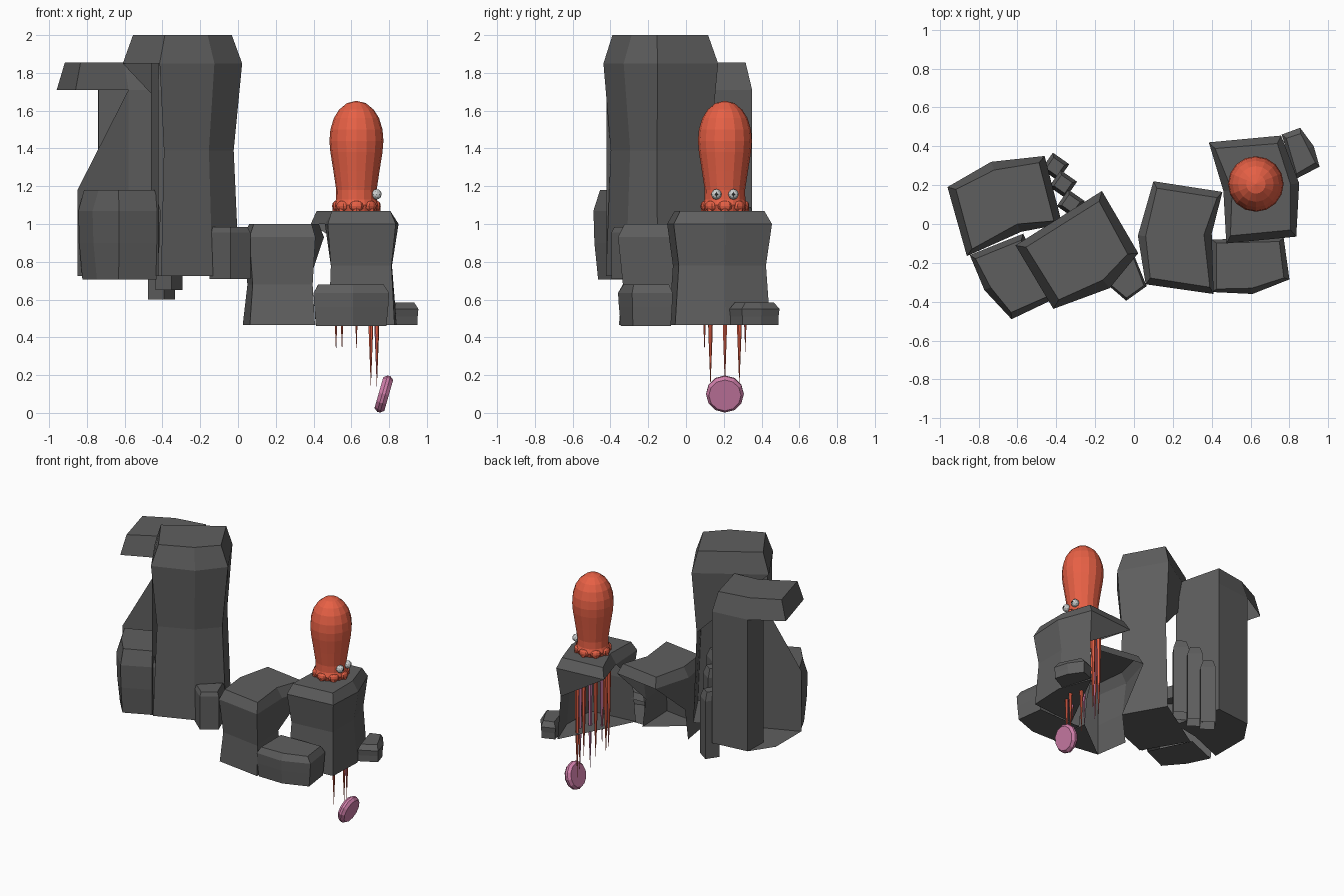
import bpy, bmesh, math
from mathutils import Vector, Matrix

if "Cube" in bpy.data.objects:
    bpy.data.objects.remove(bpy.data.objects["Cube"])


def material(name, rgb):
    m = bpy.data.materials.new(name)
    m.diffuse_color = (*rgb, 1)
    m.use_nodes = True
    m.node_tree.nodes["Principled BSDF"].inputs["Base Color"].default_value = m.diffuse_color
    return m


STONE = material("dark stone", (0.113, 0.113, 0.113))
ORANGE = material("orange skin", (0.80, 0.118, 0.06))
PINK = material("pink", (0.63, 0.21, 0.40))
PALE = material("pale grey", (0.6, 0.62, 0.62))
BLACK = material("black", (0.02, 0.02, 0.02))


def finish(name, bm, *mats):
    me = bpy.data.meshes.new(name)
    bm.to_mesh(me)
    bm.free()
    for m in mats:
        me.materials.append(m)
    ob = bpy.data.objects.new(name, me)
    bpy.context.collection.objects.link(ob)
    return ob


def polygon(bm, pts):
    return bm.faces.new([bm.verts.new(p) for p in pts])


def rock(name, pts, zs, walls, slants=(), inset=(0.04, 0.03, 0.01), floor=(), extra=()):
    """Open rock shell: cap, sloped skirt all round, waisted walls on chosen sides.
    pts run anticlockwise; slants are (side, end) walls that taper to a triangle;
    floor lists the corners joined by the underside."""
    n = len(pts)
    mid = Vector((sum(p[0] for p in pts) / n, sum(p[1] for p in pts) / n))
    bm = bmesh.new()
    rings = []
    for z, d in zip(zs, (inset[0], 0, inset[1], inset[2])):
        ring = []
        for p in pts:
            v = Vector(p)
            v += (mid - v).normalized() * d
            ring.append((v.x, v.y, z))
        rings.append(ring)
    polygon(bm, rings[0])
    if floor:
        polygon(bm, [rings[3][i] for i in reversed(floor)])
    for i in range(n):
        j = (i + 1) % n
        last = 3 if i in walls else 1
        for k in range(last):
            a, b = rings[k], rings[k + 1]
            polygon(bm, (a[i], b[i], b[j], a[j]))
    for i, end in slants:
        j = (i + 1) % n
        polygon(bm, (rings[1][i], rings[2][j if end else i], rings[1][j]))
    for f in extra:
        polygon(bm, f)
    bmesh.ops.remove_doubles(bm, verts=bm.verts, dist=0.0005)
    return finish(name, bm, STONE)


# tall pillar, its left wall returning a little way behind the front edge
E, R = (-0.42, -0.42), (-0.46, -0.30)
rock("tall_pillar",
     [(-0.61, -0.11), (-0.415, -0.437), (-0.125, -0.33), (0.022, -0.15), (-0.165, 0.17)],
     (2.0, 1.85, 1.39, 0.725), (1, 2, 3), [(4, 0)], (0.055, 0.045, 0.015), range(5),
     [((*R, 1.85), (*R, 0.725), (*E, 0.725), (*E, 1.85))])

# overhanging pillar: back wall ends at D, front wall tapers up from the far corner P
A, D, P, C = (-0.735, 0.32), (-0.74, 0.14), (-0.85, -0.15), (-0.58, -0.04)
sides = [
    ((*A, 1.71), (*A, 0.725), (*D, 0.725), (*D, 1.71)),
    ((*P, 1.18), (*P, 0.725), (*C, 0.725), (*C, 1.71)),
    ((*A, 0.725), (-0.46, 0.35, 0.725), (-0.37, 0, 0.725), (*C, 0.725), (*P, 0.725),
     (-0.85, 0.15, 0.725)),
]
rock("overhang_pillar",
     [(-0.86, -0.165), C, (-0.37, 0.0), (-0.46, 0.35), A, (-0.96, 0.19)],
     (1.855, 1.71, 1.2, 0.725), (1, 2, 3), (), (0.045, 0, 0), (), sides)

# lower rocks
rock("left_front_rock",
     [(-0.845, -0.16), (-0.77, -0.34), (-0.63, -0.49), (-0.41, -0.385), (-0.57, -0.05)],
     (1.18, 1.07, 0.9, 0.705), (0, 1, 2), (), (0.035, 0.005, 0.025), range(5))
rock("gap_rock",
     [(-0.15, -0.30), (-0.04, -0.395), (0.065, -0.32), (0.0, -0.16)],
     (0.985, 0.955, 0.82, 0.71), (0, 1, 2, 3), (), (0.015, 0.0, 0.0), range(4))
rock("centre_rock",
     [(0.02, -0.06), (0.06, -0.31), (0.41, -0.36), (0.40, -0.05), (0.455, 0.165), (0.10, 0.22)],
     (1.0, 0.93, 0.68, 0.465), (0, 1, 2), [(3, 0), (5, 1)], (0.04, 0.03, 0.005), (1, 2, 3))
rock("front_right_rock",
     [(0.40, -0.08), (0.40, -0.35), (0.61, -0.36), (0.80, -0.285), (0.77, -0.07)],
     (0.68, 0.635, 0.56, 0.46), (0, 1, 2, 3), (), (0.03, 0.005, 0.015), range(5))
rock("perch_rock",
     [(0.385, 0.42), (0.46, 0.17), (0.475, -0.10), (0.835, -0.065), (0.85, 0.21), (0.757, 0.455)],
     (1.07, 1.0, 0.78, 0.465), (2, 3, 4), [(1, 1), (5, 0)], (0.045, 0.035, 0.01), (2, 3, 4, 5))
rock("right_pebble",
     [(0.76, 0.46), (0.83, 0.23), (0.955, 0.295), (0.925, 0.40), (0.855, 0.495)],
     (0.585, 0.55, 0.51, 0.465), (0, 1, 2, 3, 4), (), (0.03, 0.005, 0.005), range(5))

# small columns leaning on the overhang pillar
for k, (cx, cy, z0, z1) in enumerate([(-0.325, 0.105, 0.73, 1.3), (-0.365, 0.205, 0.65, 1.22),
                                      (-0.405, 0.295, 0.6, 1.09)]):
    quad = [(cx + 0.073 * math.cos(a), cy + 0.073 * math.sin(a))
            for a in (math.radians(10 + 90 * i) for i in range(4))]
    rock(f"small_column_{k + 1}", quad, (z1, z1 - 0.06, z1 - 0.25, z0),
         (0, 1, 2, 3), (), (0.025, 0.0, 0.0))

CX, CY = 0.627, 0.206


def lathe(name, profile, sides, matrix, *mats, inner=None):
    """Lathed solid; faces turned along the inner direction take the second colour."""
    bm = bmesh.new()
    rings = []
    for r, z in profile:
        if r == 0:
            rings.append([bm.verts.new((0, 0, z))] * sides)
        else:
            rings.append([bm.verts.new((r * math.cos(t), r * math.sin(t), z))
                          for t in (math.tau * i / sides for i in range(sides))])
    for a, b in zip(rings, rings[1:]):
        for i in range(sides):
            j = (i + 1) % sides
            bm.faces.new(list(dict.fromkeys((a[i], a[j], b[j], b[i]))))
    bmesh.ops.recalc_face_normals(bm, faces=bm.faces)
    bm.transform(matrix)
    bm.normal_update()
    if inner:
        for f in bm.faces:
            f.material_index = 1 if f.normal.dot(inner) > 0.8 else 0
    return finish(name, bm, *mats)


# squid body
lathe("squid_body",
      [(0, 1.07), (0.11, 1.07), (0.12, 1.10), (0.108, 1.13), (0.107, 1.18), (0.122, 1.28),
       (0.138, 1.38), (0.143, 1.44), (0.138, 1.50), (0.12, 1.56), (0.092, 1.605),
       (0.05, 1.64), (0, 1.652)],
      16, Matrix.Translation((CX, CY, 0)), ORANGE)

# tentacles: tapered spikes, pink on the inward side, each with a knuckle at the rim
for k in range(8):
    t = math.tau * k / 8
    out = Vector((math.cos(t), math.sin(t), 0))
    base = Vector((CX, CY, 0)) + out * 0.108
    turn = Matrix.Rotation(t, 4, 'Z')
    z0 = 0.13 if k in (0, 1, 7) else 0.315
    lathe(f"tentacle_{k + 1}", [(0, z0), (0.012, z0 + 0.3), (0.02, 1.09), (0, 1.09)], 6,
          Matrix.Translation(base) @ turn, ORANGE, PINK, inner=-out)
    bm = bmesh.new()
    bmesh.ops.create_uvsphere(bm, u_segments=8, v_segments=6, radius=0.028)
    bm.transform(Matrix.Translation(base + Vector((0, 0, 1.095))) @ turn
                 @ Matrix.Diagonal((0.75, 1.4, 1.0, 1)))
    finish(f"knuckle_{k + 1}", bm, ORANGE)

# eyes: pale beads with a small dark pupil facing outwards
for side in (-1, 1):
    bm = bmesh.new()
    bmesh.ops.create_icosphere(bm, subdivisions=2, radius=0.028)
    bm.normal_update()
    for f in bm.faces:
        f.material_index = 1 if f.normal.x > 0.93 else 0
    bm.transform(Matrix.Translation((0.733, CY + side * 0.045, 1.157)))
    finish("eye_right" if side < 0 else "eye_left", bm, PALE, BLACK)

# pink disc hanging below, leaning outwards at the top
lathe("pink_disc", [(0, -0.027), (0.085, -0.027), (0.1, -0.008), (0.1, 0.008),
                    (0.085, 0.027), (0, 0.027)],
      12, Matrix.Translation((0.772, CY, 0.1)) @ Matrix.Rotation(math.radians(106), 4, 'Y'), PINK)
